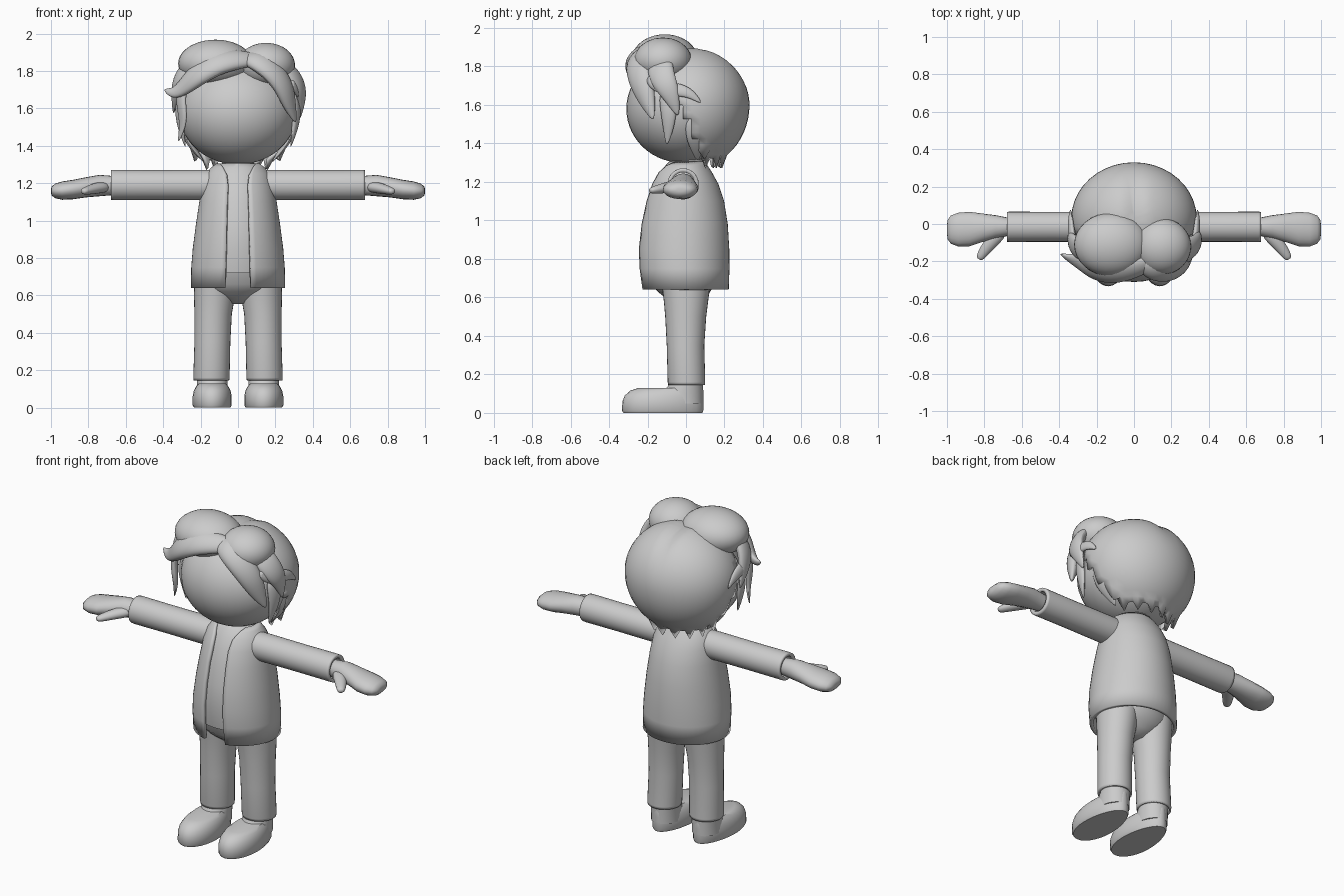
import bpy, bmesh
from math import sin, cos, pi, asin
from mathutils import Vector

cube = bpy.data.objects.get("Cube")
if cube:
    bpy.data.objects.remove(cube)

grey = bpy.data.materials.new("plain_grey")
grey.use_nodes = True
grey.diffuse_color = (0.6, 0.6, 0.6, 1)
grey.node_tree.nodes["Principled BSDF"].inputs["Base Color"].default_value = (0.6, 0.6, 0.6, 1)


def finish(name, bm, mirror=False, subsurf=0, thickness=0, angle=45):
    """Turn a bmesh into a shaded object with optional modifiers."""
    bmesh.ops.recalc_face_normals(bm, faces=bm.faces)
    mesh = bpy.data.meshes.new(name)
    bm.to_mesh(mesh)
    bm.free()
    mesh.materials.append(grey)
    ob = bpy.data.objects.new(name, mesh)
    bpy.context.collection.objects.link(ob)
    if thickness:
        mod = ob.modifiers.new("Thickness", 'SOLIDIFY')
        mod.thickness, mod.offset = thickness, -1
    if subsurf:
        mod = ob.modifiers.new("Rounding", 'SUBSURF')
        mod.levels = mod.render_levels = subsurf
    if mirror:
        ob.modifiers.new("Mirror", 'MIRROR')
    bpy.ops.object.select_all(action='DESELECT')
    ob.select_set(True)
    bpy.context.view_layer.objects.active = ob
    bpy.ops.object.shade_smooth_by_angle(angle=angle * pi / 180)
    return ob


def loft(name, rings, closed=True, caps=(True, True), **opts):
    """Skin a list of point rings."""
    bm = bmesh.new()
    rows = [[bm.verts.new(p) for p in ring] for ring in rings]
    n = len(rows[0])
    for a, b in zip(rows, rows[1:]):
        for i in range(n if closed else n - 1):
            j = (i + 1) % n
            bm.faces.new((a[i], a[j], b[j], b[i]))
    for row, cap in zip((rows[0], rows[-1]), caps):
        if cap:
            bm.faces.new(row)
    return finish(name, bm, **opts)


def level(z, rx, y0, y1, x=0, gap=0, n=32, toe=0):
    """Horizontal oval, optionally open at the front or widened toward the toe."""
    start = asin(gap / rx)
    steps = n if not gap else n - 1
    ring = []
    for i in range(n):
        a = start + (2 * pi - 2 * start) * i / steps
        c = cos(a)
        ring.append((x + rx * sin(a) * (1 + toe * c), (y0 + y1) / 2 - (y1 - y0) / 2 * c, z))
    return ring


def across(x, y, z, ry, rz, n=20):
    """Oval standing across the arm."""
    return [(x, y + ry * cos(2 * pi * i / n), z + rz * sin(2 * pi * i / n)) for i in range(n)]


HEAD = Vector((0, 0, 1.58))


def lock(name, points, widths, flat=0.5, mirror=False, out_from=HEAD):
    """Tapered, flattened strand lying on the head."""
    pts = [Vector(p) for p in points]
    rings = []
    for i, (p, w) in enumerate(zip(pts, widths)):
        t = (pts[min(i + 1, len(pts) - 1)] - pts[max(i - 1, 0)]).normalized()
        side = t.cross(p - out_from).normalized()
        out = side.cross(t)
        rings.append([p + side * w * cos(k * pi / 4) + out * w * flat * sin(k * pi / 4) for k in range(8)])
    return loft(name, rings, subsurf=2, mirror=mirror, angle=70)


def ball(name, centre, radii, u=32, v=20):
    bm = bmesh.new()
    bmesh.ops.create_uvsphere(bm, u_segments=u, v_segments=v, radius=1)
    for p in bm.verts:
        p.co = Vector(c + r * q for c, r, q in zip(centre, radii, p.co))
    return finish(name, bm, angle=60)


# Shoes and ankles
shoe = [(0, .097, -.325, .085), (.012, .104, -.333, .09), (.06, .104, -.33, .09),
        (.09, .098, -.318, .09), (.115, .085, -.29, .09), (.13, .07, -.245, .088)]
loft("shoes", [level(*r, x=.138, toe=.12) for r in shoe], mirror=True)
loft("ankles", [level(z, .082, y, .088, x=.138) for z, y in ((.05, -.12), (.12, -.11), (.15, -.085), (.19, -.07))],
     mirror=True)

# Trousers
leg = [(.145, .095, -.092, .1, .142), (.16, .097, -.095, .1, .142), (.35, .096, -.1, .095, .137),
       (.5, .1, -.108, .105, .133), (.58, .108, -.115, .115, .127), (.7, .115, -.13, .13, .12)]
loft("trouser_legs", [level(*r) for r in leg], caps=(False, True), thickness=.012, mirror=True)
hips = [(.76, .215, -.2, .17), (.66, .215, -.175, .145), (.62, .19, -.135, .12),
        (.585, .12, -.09, .09), (.555, .05, -.05, .05)]
loft("trouser_hips", [level(*r) for r in hips])

# Shirt and open jacket
coat = [(.64, .252, -.235, .222, .07), (.75, .25, -.25, .226, .068), (.85, .242, -.254, .225, .066),
        (.98, .225, -.24, .217, .063), (1.1, .207, -.214, .198, .06), (1.19, .192, -.183, .168, .056),
        (1.25, .172, -.152, .135, .062), (1.285, .142, -.125, .112, .08), (1.305, .115, -.105, .1, .095)]
loft("jacket", [level(z, rx, y0, y1, gap=g, n=49) for z, rx, y0, y1, g in coat],
     closed=False, caps=(False, False), thickness=.02, angle=50)
shirt = [(max(z, .72), rx - .02, y0 + .018, y1 - .02) for z, rx, y0, y1, g in coat if z != .75]
loft("shirt", [level(*r) for r in shirt])
loft("neck", [level(z, .085, -.085, .085) for z in (1.24, 1.42)])

# Sleeves, hands and thumbs
loft("sleeves", [across(x, -.015, 1.19, r, r, 28) for x, r in ((.1, .08), (.2, .081), (.45, .08), (.665, .081), (.678, .08))],
     caps=(True, False), thickness=.02, mirror=True)
hand = [(.6, -.015, 1.185, .045, .045), (.68, -.015, 1.187, .05, .052), (.74, -.015, 1.187, .062, .057),
        (.81, -.02, 1.178, .076, .054), (.88, -.027, 1.166, .092, .052), (.94, -.03, 1.16, .09, .049),
        (.98, -.03, 1.158, .075, .038), (.997, -.03, 1.158, .05, .022), (1, -.03, 1.158, .02, .008)]
loft("hands", [across(*r) for r in hand], mirror=True, angle=60)
lock("thumbs", [(.7, -.03, 1.18), (.75, -.08, 1.175), (.79, -.13, 1.165), (.815, -.165, 1.158), (.83, -.19, 1.155)],
     [.04, .042, .034, .028, .018], flat=.8, mirror=True, out_from=Vector((.8, -.1, .5)))

# Head
ball("head", (0, -.02, 1.58), (.315, .29, .28), 40, 28)

# Back hair shell, open at the face, with a ragged hem
bm = bmesh.new()
bmesh.ops.create_uvsphere(bm, u_segments=40, v_segments=28, radius=1)
for v in bm.verts:
    q = v.co.copy()
    v.co = (.335 * q.x, .03 + .3 * q.y, 1.6 + (.3 if q.z > 0 else .33) * q.z)
    v.co.z -= .02 * max(0, q.z) * max(0, 1 - abs(q.x) * 5)
front = []
for f in bm.faces:
    c = f.calc_center_median()
    if c.z < 1.33 or (c.z < 1.8 and c.y < .08 - (c.z - 1.35) * .45):
        front.append(f)
bmesh.ops.delete(bm, geom=front, context='FACES')
hem = [v for v in bm.verts if v.is_boundary and v.co.z < 1.37]
hem.sort(key=lambda v: v.co.x)
for i, v in enumerate(hem):
    v.co.z -= .05 if i % 3 == 0 else 0
finish("back_hair", bm, thickness=.02, angle=60)

# Top volume of the fringe
ball("crown_right", (-.12, -.11, 1.84), (.2, .17, .127))
ball("crown_left", (.15, -.12, 1.83), (.155, .15, .12))

# Fringe strands
lock("fringe_right", [(.12, -.2, 1.86), (0, -.235, 1.865), (-.12, -.25, 1.845), (-.22, -.24, 1.78),
                      (-.29, -.2, 1.71), (-.35, -.18, 1.675), (-.395, -.16, 1.7)],
     [.04, .075, .095, .085, .06, .035, .008], flat=.6)
lock("fringe_left", [(.02, -.2, 1.87), (.1, -.24, 1.86), (.19, -.25, 1.8), (.25, -.23, 1.71),
                     (.275, -.2, 1.62), (.31, -.17, 1.52)],
     [.04, .08, .085, .075, .055, .008], flat=.6)
lock("side_curl_right", [(-.16, -.12, 1.87), (-.27, -.14, 1.82), (-.32, -.12, 1.74), (-.335, -.08, 1.66),
                         (-.345, -.03, 1.57)], [.05, .08, .075, .05, .008])
lock("side_curl_left", [(.16, -.12, 1.87), (.27, -.14, 1.81), (.325, -.12, 1.73), (.345, -.08, 1.66),
                        (.33, -.04, 1.54)], [.05, .08, .075, .055, .008])
lock("drop_strand", [(-.28, -.18, 1.74), (-.31, -.18, 1.66), (-.295, -.19, 1.57), (-.295, -.18, 1.5),
                     (-.32, -.16, 1.42)], [.04, .045, .04, .028, .006])
lock("temple_sweeps", [(.28, -.2, 1.75), (.32, -.13, 1.69), (.335, -.05, 1.68), (.34, .02, 1.665),
                       (.34, .08, 1.61)], [.04, .045, .04, .03, .006], mirror=True)
lock("sideburns", [(.3, -.1, 1.68), (.315, -.09, 1.58), (.305, -.09, 1.49), (.28, -.1, 1.39)],
     [.05, .05, .035, .006], mirror=True)
lock("ear_points", [(.3, .04, 1.55), (.28, .05, 1.45), (.235, .06, 1.38), (.18, .06, 1.31)],
     [.05, .06, .045, .006], flat=.35, mirror=True)
